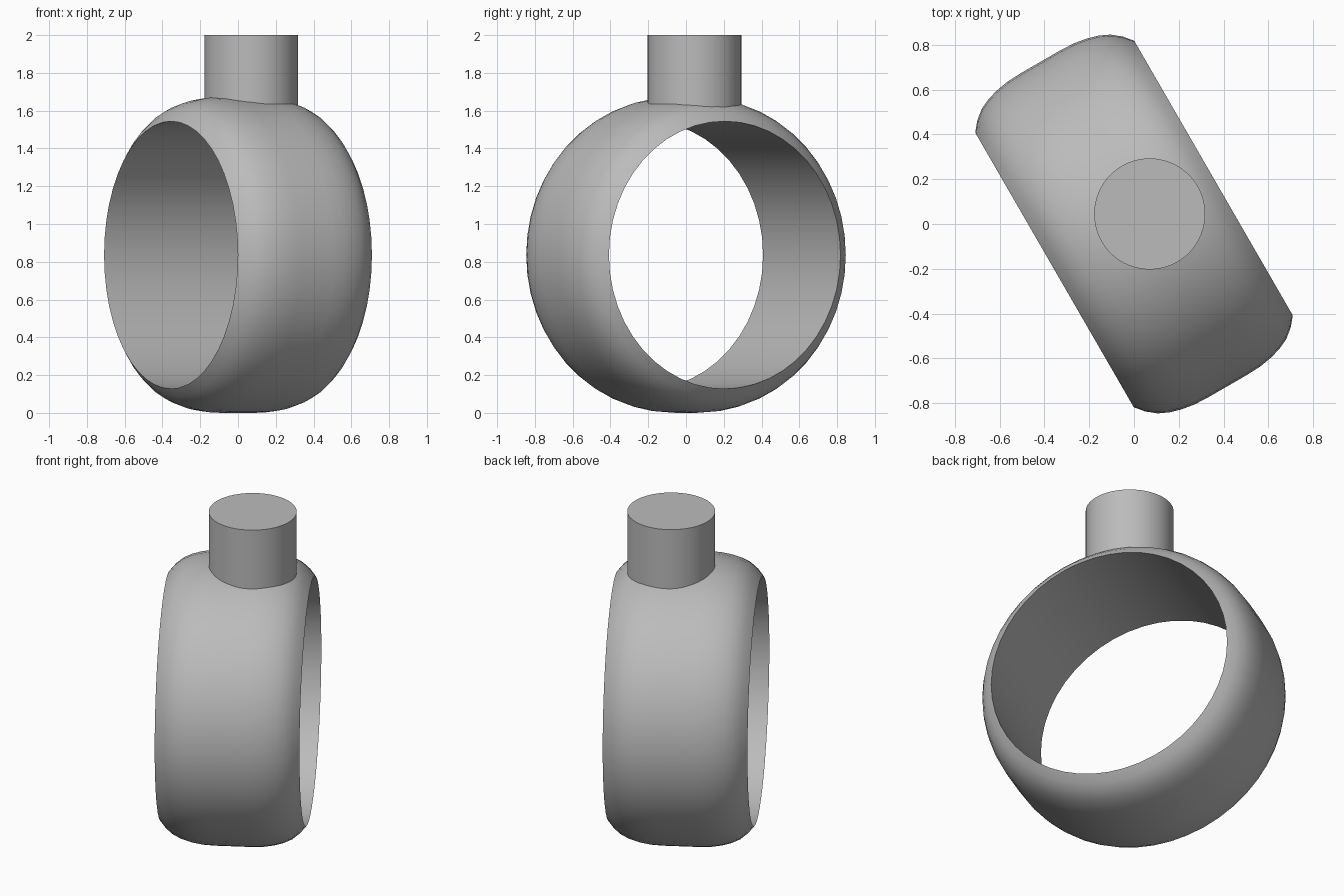
import bpy
import bmesh
from math import radians
from mathutils import Matrix, Vector

cube = bpy.data.objects.get("Cube")
if cube:
    bpy.data.objects.remove(cube, do_unlink=True)

grey = bpy.data.materials.new("plain grey")
grey.use_nodes = True
colour = (0.5, 0.5, 0.5, 1)
grey.diffuse_color = colour
grey.node_tree.nodes["Principled BSDF"].inputs["Base Color"].default_value = colour


def add_part(name, bm):
    """Turn a bmesh into a smooth-shaded object with sharp rims."""
    bmesh.ops.recalc_face_normals(bm, faces=bm.faces)
    mesh = bpy.data.meshes.new(name)
    bm.to_mesh(mesh)
    bm.free()
    mesh.materials.append(grey)
    part = bpy.data.objects.new(name, mesh)
    bpy.context.collection.objects.link(part)
    bpy.ops.object.select_all(action="DESELECT")
    part.select_set(True)
    bpy.context.view_layer.objects.active = part
    bpy.ops.object.shade_smooth_by_angle(angle=radians(35))
    return part


# Ring band: straight bore, rounded outside meeting the bore at knife edges
RADIUS = 0.836
half = [(0.41, 0.708), (0.375, 0.75), (0.332, 0.785), (0.285, 0.807),
        (0.235, 0.822), (0.17, 0.833), (0.1, RADIUS)]
profile = half + [(-a, r) for a, r in reversed(half)]

bm = bmesh.new()
verts = [bm.verts.new((a, 0, r)) for a, r in profile]
edges = [bm.edges.new((v, verts[(i + 1) % len(verts)])) for i, v in enumerate(verts)]
bmesh.ops.spin(bm, geom=verts + edges, cent=(0, 0, 0), axis=(1, 0, 0),
               angle=radians(360), steps=48, use_merge=True)
bmesh.ops.remove_doubles(bm, verts=bm.verts, dist=0.0001)
ring = add_part("ring_band", bm)
ring.location = (0, 0, RADIUS)
ring.rotation_euler.z = radians(30)

# Round post, its foot buried in the wall of the ring
TOP, FOOT = 2.0, 1.57
bm = bmesh.new()
bmesh.ops.create_cone(bm, cap_ends=True, segments=64, radius1=0.248, radius2=0.248,
                      depth=TOP - FOOT,
                      matrix=Matrix.Translation(Vector((0, 0, (TOP - FOOT) / 2))))
post = add_part("round_post", bm)
post.location = (0.07, 0.045, FOOT)
